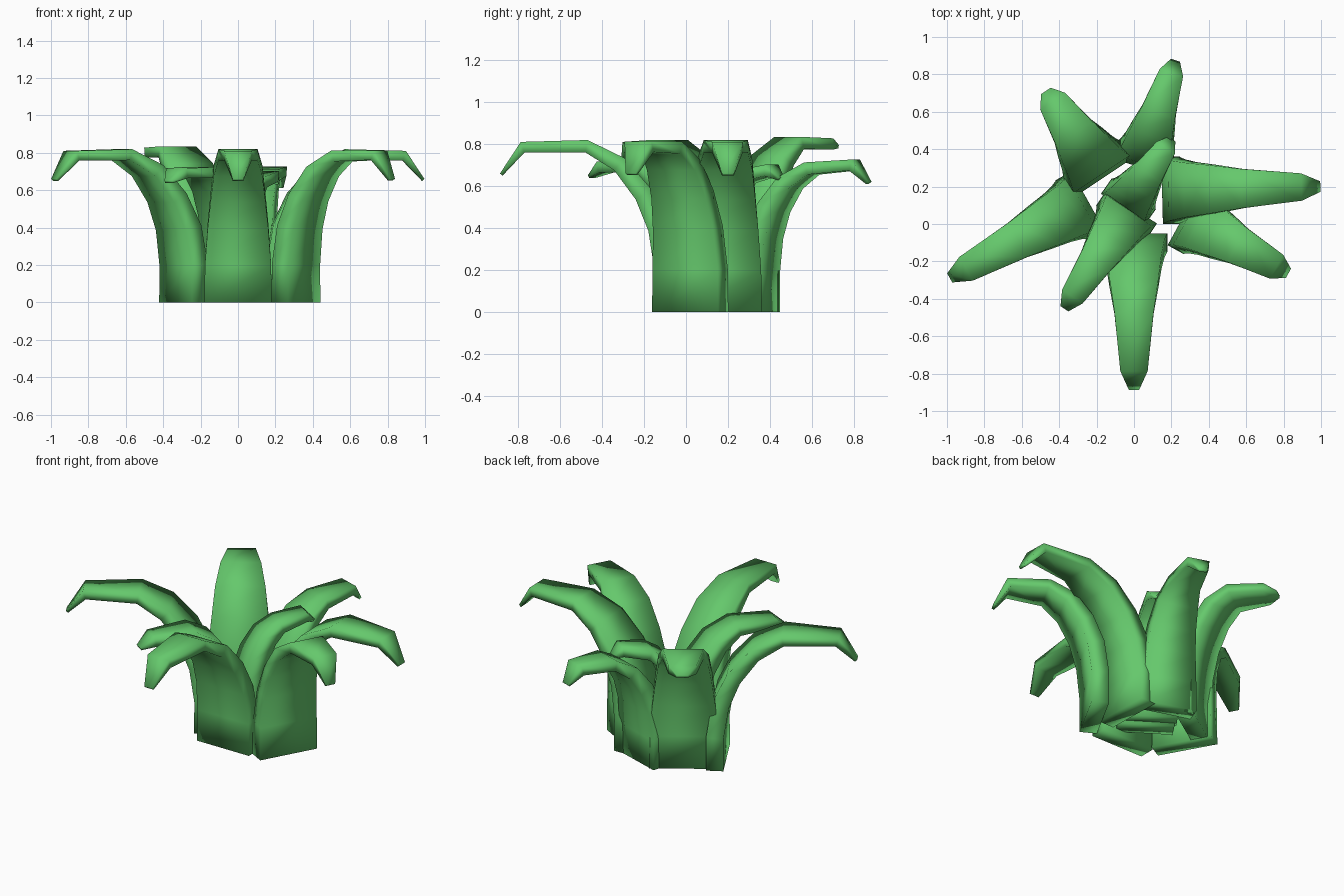
import bpy, bmesh, math
from mathutils import Vector, Matrix

cube = bpy.data.objects.get("Cube")
if cube:
    bpy.data.objects.remove(cube, do_unlink=True)

green = bpy.data.materials.new("leaf_green")
green.use_nodes = True
colour = (0.13, 0.58, 0.15, 1)
green.diffuse_color = colour
green.node_tree.nodes["Principled BSDF"].inputs["Base Color"].default_value = colour

# Spine of a leaf: outward distance (0-1), height, half width, half thickness
SPINE = [(0.0, 0.0, .18, .05), (0.0, .2, .177, .05), (.04, .4, .163, .05),
         (.13, .56, .147, .045), (.28, .705, .13, .038), (.48, .79, .105, .03),
         (.87, .785, .073, .027), (1.0, .655, .028, .008)]
# Cross-section: a flat, square-edged blade
SECTION = [(-1, -1), (1, -1), (1, 1), (-1, 1)]


def leaf(name, base, tip, height=1.0, width=1.0, droop=1.0, sag=0.0, lift=0.0):
    """Sweep the blade section along the spine from base to tip."""
    base, tip = Vector(base), Vector(tip)
    out = tip - base
    reach, angle = out.length, math.atan2(out.y, out.x)
    path = []
    for s, z, w, t in SPINE:
        rise = max(z * height - sag * math.sin(math.pi * s), lift)
        path.append([Vector((s * reach, 0, rise)), w * width, t])
    path[-1][0].z = path[-2][0].z - 0.13 * droop
    bm = bmesh.new()
    rings = []
    for i, (p, w, t) in enumerate(path):
        ahead = path[min(i + 1, len(path) - 1)][0]
        behind = path[max(i - 1, 0)][0]
        d = (ahead - behind).normalized()
        normal = Vector((-d.z, 0, d.x))
        rings.append([bm.verts.new(p + Vector((0, a * w, 0)) + normal * b * t)
                      for a, b in SECTION])
    n = len(SECTION)
    for low, high in zip(rings, rings[1:]):
        for k in range(n):
            bm.faces.new((low[k], low[(k + 1) % n], high[(k + 1) % n], high[k]))
    bm.faces.new(rings[0])
    bm.faces.new(rings[-1])
    bmesh.ops.recalc_face_normals(bm, faces=bm.faces)
    bm.transform(Matrix.Translation((base.x, base.y, 0)) @ Matrix.Rotation(angle, 4, 'Z'))
    mesh = bpy.data.meshes.new(name)
    bm.to_mesh(mesh)
    bm.free()
    mesh.materials.append(green)
    obj = bpy.data.objects.new(name, mesh)
    bpy.context.collection.objects.link(obj)
    # Soft shading all the way round the blade
    for face in mesh.polygons:
        face.use_smooth = True


# Long outer leaves
leaf("front_leaf", (0, -.1), (0, -.88))
leaf("left_leaf", (.2, .18), (.99, .2))
leaf("right_leaf", (-.29, .1), (-.98, -.285))
# Shorter outer leaves
leaf("front_left_leaf", (.31, .02), (.82, -.26), height=1.01, sag=.015)
leaf("back_leaf", (.05, .35), (.22, .87), height=.91, width=.9, droop=.65, sag=.035)
leaf("back_right_leaf", (-.19, .29), (-.47, .71), height=1.02, width=1.1, droop=.1)
# Inner leaves
leaf("inner_front_leaf", (-.04, .05), (-.37, -.45), height=.88, width=.9, droop=.35, lift=.04)
leaf("inner_back_leaf", (-.03, .12), (.2, .45), height=.89, width=.8, droop=.3, sag=.06, lift=.06)
